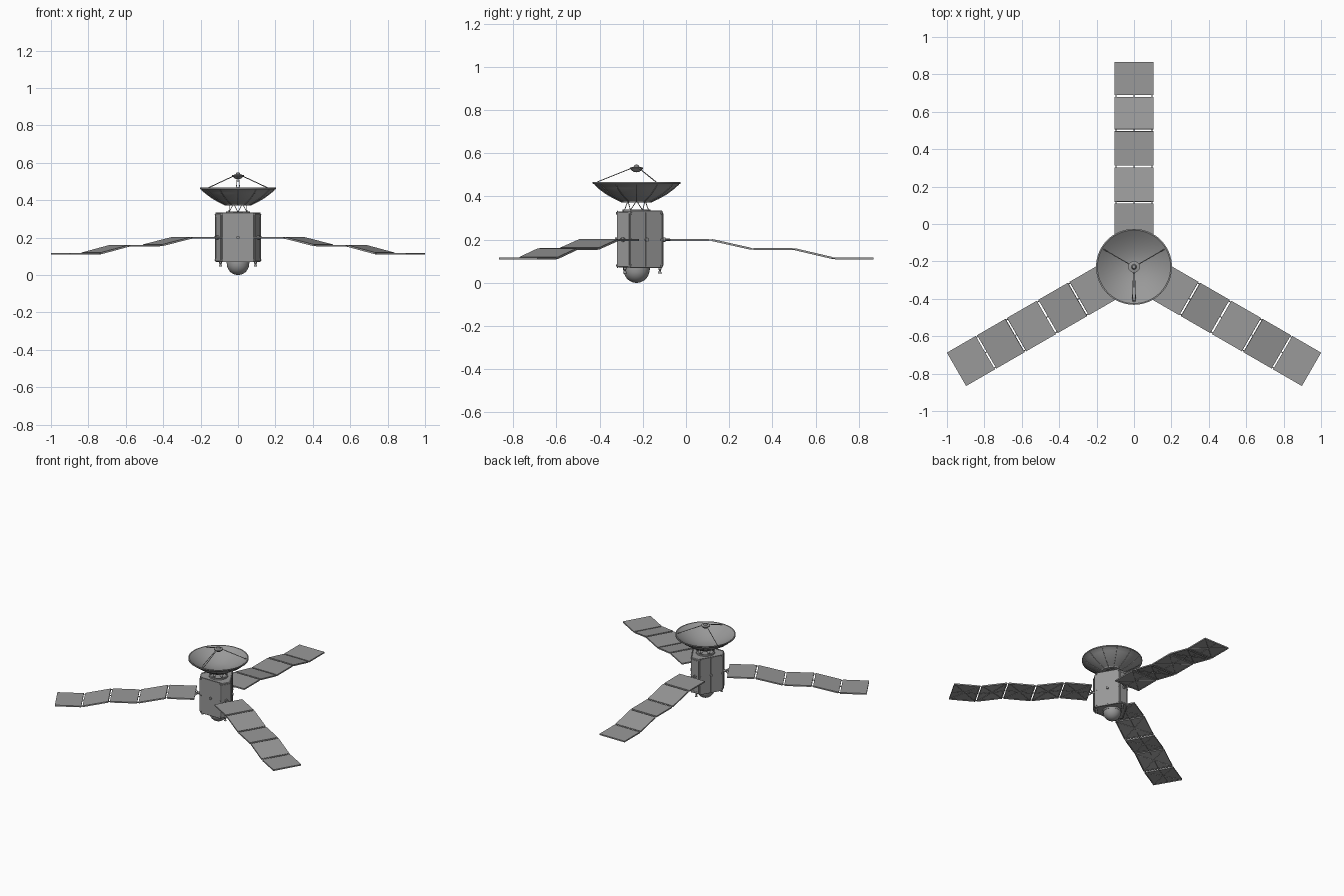
import bpy, bmesh
from math import sin, cos, pi, radians
from mathutils import Vector, Matrix

if "Cube" in bpy.data.objects:
    bpy.data.objects.remove(bpy.data.objects["Cube"])

CY = -0.229                                   # spacecraft axis
BASE = Matrix.Translation((0, CY, 0))
GREY = bpy.data.materials.new("dark_grey")
GREY.diffuse_color = (0.32, 0.32, 0.32, 1)
GREY.use_nodes = True
GREY.node_tree.nodes["Principled BSDF"].inputs["Base Color"].default_value = GREY.diffuse_color


def rot(deg):
    return BASE @ Matrix.Rotation(radians(deg), 4, 'Z')


def finish(name, bm, m=BASE, smooth=False):
    bmesh.ops.recalc_face_normals(bm, faces=bm.faces[:])
    me = bpy.data.meshes.new(name)
    bm.to_mesh(me)
    bm.free()
    me.materials.append(GREY)
    ob = bpy.data.objects.new(name, me)
    bpy.context.collection.objects.link(ob)
    ob.matrix_world = m
    if smooth:
        bpy.ops.object.select_all(action='DESELECT')
        ob.select_set(True)
        bpy.context.view_layer.objects.active = ob
        bpy.ops.object.shade_smooth_by_angle(angle=radians(32))
    return ob


def lathe(name, profile, n=48, m=BASE):
    bm = bmesh.new()
    rings = []
    for r, z in profile:
        if r == 0:
            rings.append([bm.verts.new((0, 0, z))])
        else:
            rings.append([bm.verts.new((r * cos(2 * pi * i / n), r * sin(2 * pi * i / n), z)) for i in range(n)])
    for a, b in zip(rings, rings[1:]):
        for i in range(n):
            j = (i + 1) % n
            if len(a) == 1:
                bm.faces.new((a[0], b[i], b[j]))
            elif len(b) == 1:
                bm.faces.new((a[i], a[j], b[0]))
            else:
                bm.faces.new((a[i], a[j], b[j], b[i]))
    return finish(name, bm, m, True)


def add_box(bm, center, size, m=Matrix()):
    bmesh.ops.create_cube(bm, size=1, matrix=m @ Matrix.Translation(center) @ Matrix.Diagonal((*size, 1)))


def add_rod(bm, a, b, r, n=8):
    a, b = Vector(a), Vector(b)
    d = b - a
    m = Matrix.Translation((a + b) / 2) @ d.to_track_quat('Z', 'Y').to_matrix().to_4x4()
    bmesh.ops.create_cone(bm, cap_ends=True, segments=n, radius1=r, radius2=r, depth=d.length, matrix=m)


def polar(r, deg, z):
    return (r * cos(radians(deg)), r * sin(radians(deg)), z)


# Body: hexagonal prism with three wide and three narrow faces
WIDE, NARROW = 0.088, 0.122
HW = (NARROW - WIDE / 2) / 0.866
HN = (WIDE - NARROW / 2) / 0.866
bm = bmesh.new()
corners = []
for k in range(3):
    for d, t in ((NARROW, -HN), (NARROW, HN)):
        a = radians(90 + 120 * k)
        corners.append((d * cos(a) - t * sin(a), d * sin(a) + t * cos(a)))
face = bm.faces.new([bm.verts.new((x, y, 0.072)) for x, y in corners])
ext = bmesh.ops.extrude_face_region(bm, geom=[face])
bmesh.ops.translate(bm, vec=(0, 0, 0.258), verts=[v for v in ext['geom'] if isinstance(v, bmesh.types.BMVert)])
bmesh.ops.bevel(bm, geom=bm.edges[:], offset=0.004, segments=1, affect='EDGES')
finish("body", bm)

# Wide side panels with bolts and a centre knob
for k in range(3):
    m = rot(120 * k)
    bm = bmesh.new()
    add_box(bm, (0, -WIDE, 0.201), (2 * HW - 0.008, 0.006, 0.266))
    bmesh.ops.bevel(bm, geom=bm.edges[:], offset=0.002, segments=1, affect='EDGES')
    if k:
        add_box(bm, (0, -WIDE - 0.003, 0.201), (0.008, 0.006, 0.25))
    for x in (-0.08, 0.08):
        for z in (0.08, 0.2, 0.322):
            add_rod(bm, (x, -WIDE, z), (x, -WIDE - 0.007, z), 0.005)
    add_rod(bm, (0, -WIDE, 0.2), (0, -WIDE - 0.012, 0.2), 0.009, 12)
    finish("side_panel", bm, m)

    # Narrow face trim strips
    bm = bmesh.new()
    for x in (-HN + 0.003, HN - 0.003):
        add_box(bm, (x, NARROW, 0.2), (0.006, 0.006, 0.24))
    for z in (0.085, 0.315):
        add_box(bm, (0, NARROW, z), (2 * HN, 0.005, 0.008))
    finish("corner_trim", bm, m)

    # Small thruster below each narrow face
    lathe("thruster", [(0, 0.075), (0.007, 0.075), (0.007, 0.062), (0.004, 0.058), (0.009, 0.044),
                       (0.007, 0.044), (0, 0.055)], 12, m @ Matrix.Translation((0, 0.108, 0)))

# Bottom dome
lathe("bottom_dome", [(0, 0.076), (0.062, 0.076), (0.062, 0.06)] +
      [(0.06 * cos(i * pi / 20), 0.06 - 0.06 * sin(i * pi / 20)) for i in range(10)] + [(0, 0)], 32)

# Top mounting ring and dish truss
lathe("mount_ring", [(0, 0.328), (0.064, 0.328), (0.064, 0.34), (0.052, 0.34), (0.05, 0.334), (0, 0.334)])
bm = bmesh.new()
for k in range(6):
    for s in (-30, 30):
        add_rod(bm, polar(0.056, 60 * k + 30, 0.336), polar(0.046, 60 * k + 30 + s, 0.38), 0.0018, 6)
finish("dish_truss", bm)

# Dish: closed shell, concave on top
lathe("dish", [(0, 0.378), (0.042, 0.378), (0.044, 0.371), (0.07, 0.371), (0.074, 0.378), (0.105, 0.393),
               (0.14, 0.413), (0.175, 0.439), (0.194, 0.456), (0.203, 0.459), (0.203, 0.467), (0.196, 0.467),
               (0.17, 0.448), (0.135, 0.427), (0.1, 0.410), (0.06, 0.396), (0.03, 0.391), (0, 0.390)], 64)
bm = bmesh.new()
back = [(0.072, 0.376), (0.105, 0.392), (0.14, 0.412), (0.175, 0.438), (0.194, 0.456)]
for k in range(12):
    for (r0, z0), (r1, z1) in zip(back, back[1:]):
        add_rod(bm, polar(r0, 30 * k, z0), polar(r1, 30 * k, z1), 0.0025, 6)
finish("dish_ribs", bm)

# Feed tripod: two single rods and a doubled front arm
bm = bmesh.new()
for a in (30, 150):
    add_rod(bm, polar(0.188, a, 0.464), polar(0.025, a, 0.53), 0.0025)
for s in (-1, 1):
    pts = [(s * 0.004, -0.188, 0.464), (s * 0.008, -0.165, 0.474), (s * 0.003, -0.025, 0.53)]
    add_rod(bm, pts[0], pts[1], 0.002)
    add_rod(bm, pts[1], pts[2], 0.002)
finish("feed_tripod", bm)
lathe("subreflector", [(0, 0.512), (0.012, 0.513), (0.024, 0.522), (0.031, 0.53), (0.031, 0.534), (0.014, 0.537),
                       (0.009, 0.546), (0, 0.548)], 32)

# Solar wings: five panels each, stepping downwards
SPANS = [(0.155, 0.336, 0.2, 0.2), (0.349, 0.528, 0.199, 0.159), (0.541, 0.722, 0.157, 0.157),
         (0.735, 0.906, 0.156, 0.116), (0.918, 1.096, 0.114, 0.114)]
W = 0.103
for k in range(3):
    m = rot(120 * k)
    for i, (r0, r1, z0, z1) in enumerate(SPANS):
        a, b = Vector((0, r0, z0)), Vector((0, r1, z1))
        L = (b - a).length
        loc = Matrix.Translation((a + b) / 2) @ (b - a).to_track_quat('Y', 'Z').to_matrix().to_4x4()
        bm = bmesh.new()
        add_box(bm, (0, 0, 0.001), (2 * W, L, 0.006))
        finish("solar_panel_%d" % (i + 1), bm, m @ loc)
        # Frame and diagonal braces underneath
        bm = bmesh.new()
        for s in (-1, 1):
            add_box(bm, (s * (W - 0.003), 0, -0.003), (0.006, L, 0.005))
            add_box(bm, (0, s * (L / 2 - 0.003), -0.003), (2 * W, 0.006, 0.005))
            add_rod(bm, (-W + 0.004, -s * (L / 2 - 0.004), -0.003), (W - 0.004, s * (L / 2 - 0.004), -0.003), 0.0025, 6)
        add_box(bm, (0, 0, -0.003), (0.005, L, 0.004))
        finish("panel_frame_%d" % (i + 1), bm, m @ loc)

    # Hinges between panels
    bm = bmesh.new()
    for p, q in zip(SPANS, SPANS[1:]):
        for x in (-0.095, 0, 0.095):
            add_rod(bm, (x, p[1] - 0.006, p[3] - 0.001), (x, q[0] + 0.006, q[2] - 0.001), 0.003, 6)
        y, z = p[1] + 0.001, p[3] - 0.001
        add_rod(bm, (-W, y, z), (W, y, z), 0.0025, 6)
    finish("wing_hinges", bm, m)

    # Root boom and pivot
    bm = bmesh.new()
    add_rod(bm, (0, NARROW - 0.01, 0.2), (0, 0.165, 0.199), 0.005)
    add_rod(bm, (0, NARROW, 0.2), (0, NARROW + 0.012, 0.2), 0.01, 16)
    for s in (-1, 1):
        add_rod(bm, (0, NARROW + 0.01, 0.2), (s * 0.05, 0.16, 0.199), 0.003, 6)
    finish("wing_root", bm, m)
